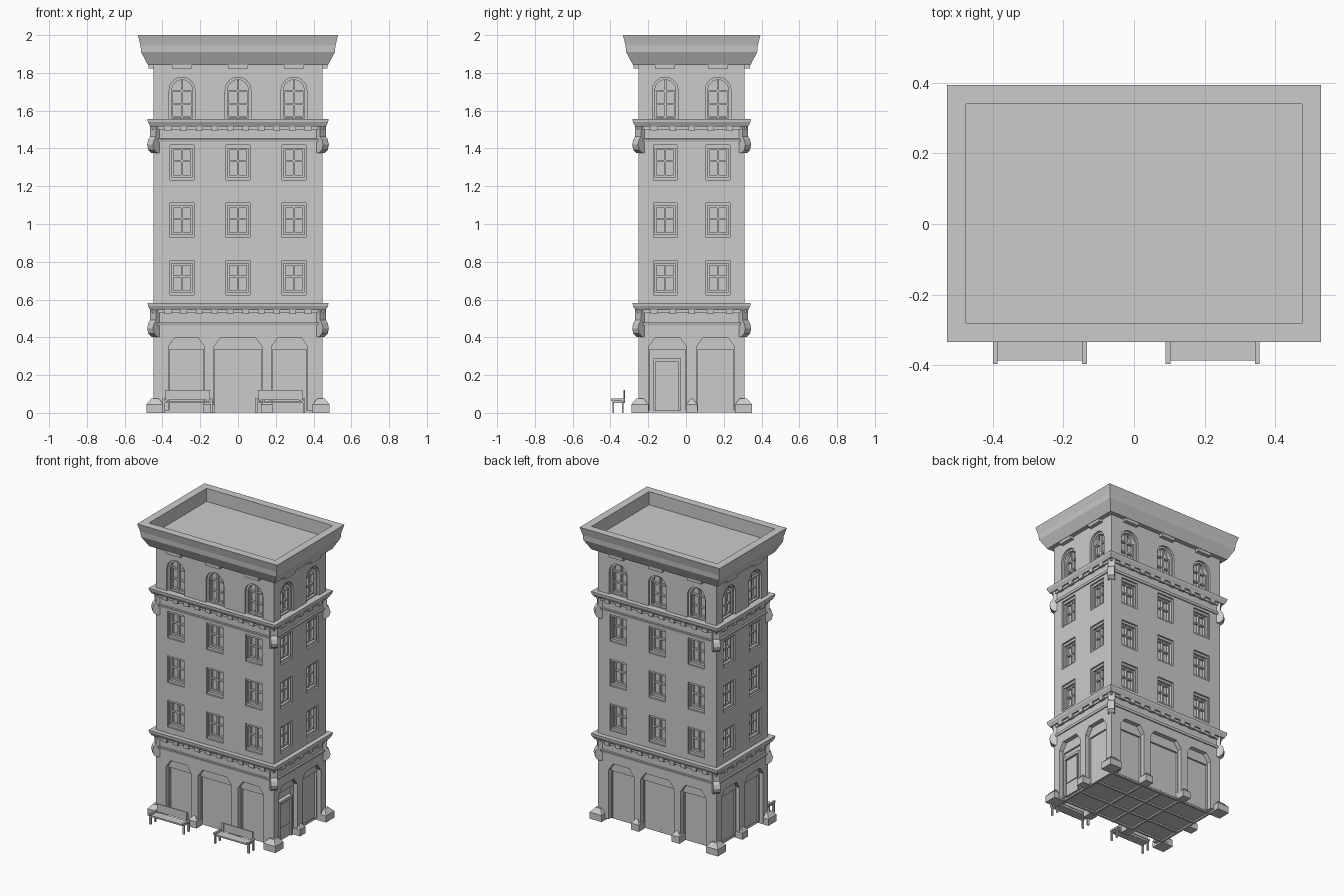
import bpy, bmesh, math
from mathutils import Matrix, Vector

HX, HY, CY = 0.447, 0.281, 0.03      # wall half sizes and centre
GROUND = 0.012

cube = bpy.data.objects.get("Cube")
if cube:
    bpy.data.objects.remove(cube, do_unlink=True)

stone = bpy.data.materials.new("grey stone")
stone.use_nodes = True
stone.diffuse_color = (0.6, 0.6, 0.6, 1)
stone.node_tree.nodes["Principled BSDF"].inputs["Base Color"].default_value = (0.6, 0.6, 0.6, 1)


def frame(u, n, origin):
    """Local axes: u along the wall, n outward, z up."""
    m = Matrix.Identity(4)
    m.col[0][:3], m.col[1][:3], m.col[3][:3] = u, n, origin
    return m


def wall(nx, ny):
    return frame((-ny, nx, 0), (nx, ny, 0), (nx * HX, CY + ny * HY, 0))


def rect(u0, u1, z0, z1):
    return [(u0, z0), (u1, z0), (u1, z1), (u0, z1)]


def loft(bm, loops):
    """Skin a list of equal point loops and cap both ends."""
    rows = [[bm.verts.new(p) for p in loop] for loop in loops]
    n = len(rows[0])
    for a, b in zip(rows, rows[1:]):
        for i in range(n):
            j = (i + 1) % n
            bm.faces.new((a[i], a[j], b[j], b[i]))
    bm.faces.new(rows[0])
    bm.faces.new(rows[-1])


def prism(bm, m, poly, d0, d1):
    loft(bm, [[m @ Vector((u, d, z)) for u, z in poly] for d in (d0, d1)])


def level(cx, cy, hx, hy, z):
    return [(cx + sx * hx, cy + sy * hy, z) for sx, sy in ((-1, -1), (1, -1), (1, 1), (-1, 1))]


def finish(bm, name):
    bmesh.ops.recalc_face_normals(bm, faces=bm.faces)
    mesh = bpy.data.meshes.new(name)
    bm.to_mesh(mesh)
    bm.free()
    mesh.materials.append(stone)
    ob = bpy.data.objects.new(name, mesh)
    bpy.context.scene.collection.objects.link(ob)
    return ob


def arch(u, half, z0, spring):
    pts = [(u - half, z0), (u + half, z0)]
    for i in range(9):
        a = math.pi * i / 8
        pts.append((u + half * math.cos(a), spring + half * math.sin(a)))
    return pts


# Wall layout: frame, window centres, ground arches (centre, half width)
long_cols, short_cols = (-0.296, 0, 0.296), (-0.14, 0.14)
long_bays = ((-0.273, 0.096), (0, 0.127), (0.273, 0.096))
short_bays = ((-0.127, 0.1), (0.127, 0.1))
walls = []
for s in (-1, 1):
    walls.append((wall(0, s), long_cols, long_bays, (-0.153, 0.153), 0.37, 10))
    walls.append((wall(s, 0), short_cols, short_bays, (0,), 0.2, 5))
floors = (0.715, 1.02, 1.325)

# Main walls with stepped recesses
bm = bmesh.new()
loft(bm, [level(0, CY, HX, HY, z) for z in (GROUND, 1.88)])
body = finish(bm, "building_walls")

shallow, deep, bars = bmesh.new(), bmesh.new(), bmesh.new()
for m, cols, bays, *_ in walls:
    for u in cols:
        for z in floors:
            prism(shallow, m, rect(u - 0.063, u + 0.063, z - 0.092, z + 0.092), -0.012, 0.05)
            prism(deep, m, rect(u - 0.055, u + 0.055, z - 0.076, z + 0.076), -0.045, 0.06)
            # sash frame and cross bars
            for x in (-0.05, 0, 0.05):
                prism(bars, m, rect(u + x - 0.005, u + x + 0.005, z - 0.076, z + 0.076), -0.046, -0.027)
            for h in (-0.071, 0.008, 0.071):
                prism(bars, m, rect(u - 0.055, u + 0.055, z + h - 0.005, z + h + 0.005), -0.046, -0.03)
        # round headed top floor windows
        prism(shallow, m, arch(u, 0.068, 1.55, 1.709), -0.014, 0.05)
        prism(deep, m, arch(u, 0.055, 1.562, 1.709), -0.045, 0.06)
        prism(bars, m, rect(u - 0.006, u + 0.006, 1.56, 1.762), -0.046, -0.027)
        for z in (1.568, 1.634, 1.705):
            prism(bars, m, rect(u - 0.055, u + 0.055, z - 0.005, z + 0.005), -0.046, -0.03)
        for x in (-0.051, 0.051):
            prism(bars, m, rect(u + x - 0.004, u + x + 0.004, 1.56, 1.71), -0.046, -0.027)
    # chamfered ground floor bays
    for u, w in bays:
        prism(shallow, m, [(u - w, -0.05), (u + w, -0.05), (u + w, 0.35), (u + w - 0.035, 0.4),
                           (u - w + 0.035, 0.4), (u - w, 0.35)], -0.03, 0.05)
        prism(deep, m, rect(u - w + 0.006, u + w - 0.006, -0.06, 0.335), -0.042, 0.06)

for cutter_bm, name in ((shallow, "shallow_cutter"), (deep, "deep_cutter")):
    cutter = finish(cutter_bm, name)
    cutter.hide_render = True
    mod = body.modifiers.new(name, "BOOLEAN")
    mod.operation, mod.solver, mod.object = "DIFFERENCE", "EXACT", cutter
    bpy.context.view_layer.objects.active = body
    bpy.ops.object.modifier_apply(modifier=name)
    bpy.data.objects.remove(cutter, do_unlink=True)
finish(bars, "window_bars")


# Cornices as stepped rectangular rings
def cornice(name, profile):
    ring = bmesh.new()
    loft(ring, [level(0, CY, HX + o, HY + o, z) for o, z in profile])
    finish(ring, name)


cornice("roof_cornice", [(0.03, 1.842), (0.066, 1.91), (0.069, 1.945), (0.083, 2.0),
                         (0.03, 2.0), (0.03, 1.91)])

for label, top in (("lower", 0.583), ("upper", 1.555)):
    cornice(label + "_cornice", [(0.008, top - 0.055), (0.008, top - 0.038), (0.018, top - 0.038),
                                 (0.03, top - 0.016), (0.032, top), (-0.02, top)])
    cornice(label + "_string_band", [(-0.02, top - 0.125), (0.006, top - 0.12),
                                     (0.01, top - 0.105), (-0.02, top - 0.1)])
    # dentils under the ledge
    bm = bmesh.new()
    for m, _, _, _, reach, count in walls:
        for i in range(count):
            u = -reach + 2 * reach * i / (count - 1)
            prism(bm, m, rect(u - 0.018, u + 0.018, top - 0.06, top - 0.036), -0.01, 0.018)
    finish(bm, label + "_dentils")
    # diagonal corner scrolls
    bm = bmesh.new()
    scroll = [(-0.05, -0.18), (-0.005, -0.18), (0.018, -0.163), (0.026, -0.135), (0.018, -0.108),
              (0.004, -0.092), (0.004, -0.036), (-0.05, -0.036)]
    for sx in (-1, 1):
        for sy in (-1, 1):
            k = math.sqrt(0.5)
            m = frame((sx * k, sy * k, 0), (-sy * k, sx * k, 0), (sx * HX, CY + sy * HY, top))
            prism(bm, m, scroll, -0.022, 0.022)
    finish(bm, label + "_corner_scrolls")

# Brackets below the roof cornice
bm = bmesh.new()
for m, cols, *_ in walls:
    for u in cols:
        prism(bm, m, rect(u - 0.053, u + 0.053, 1.822, 1.86), -0.01, 0.027)
finish(bm, "roof_brackets")

# Tapered pier feet
bm = bmesh.new()


def foot(x, y, half):
    loft(bm, [level(x, y, half, half, 0), level(x, y, half, half, 0.045),
              level(x, y, half - 0.025, half - 0.025, 0.075)])


for sx in (-1, 1):
    for sy in (-1, 1):
        foot(sx * (HX - 0.007), CY + sy * (HY - 0.007), 0.045)
for m, _, _, piers, *_ in walls:
    for u in piers:
        p = m @ Vector((u, -0.007, 0))
        foot(p.x, p.y, 0.03)
finish(bm, "pier_feet")

# Floor joists under the building
bm = bmesh.new()
for x in (-0.4, -0.153, 0, 0.153, 0.4):
    loft(bm, [level(x, CY, 0.007, HY - 0.04, z) for z in (0.002, 0.02)])
for y in (-0.23, -0.08, 0.08, 0.23):
    loft(bm, [level(0, CY + y, HX - 0.04, 0.007, z) for z in (0.002, 0.02)])
finish(bm, "floor_joists")

# Side door
bm = bmesh.new()
m, d = wall(1, 0), -0.13
prism(bm, m, rect(d - 0.073, d + 0.073, GROUND, 0.287), -0.05, -0.026)
for u in (d - 0.067, d + 0.067):
    prism(bm, m, rect(u - 0.006, u + 0.006, GROUND, 0.287), -0.05, -0.014)
prism(bm, m, rect(d - 0.073, d + 0.073, 0.27, 0.287), -0.05, -0.014)
prism(bm, m, rect(d - 0.052, d + 0.052, 0.1, 0.262), -0.03, -0.02)
finish(bm, "side_door")

# Benches
for name, cx in (("right_bench", -0.267), ("left_bench", 0.223)):
    bm = bmesh.new()
    m = frame((1, 0, 0), (0, 1, 0), (cx, 0, 0))
    prism(bm, m, rect(-0.125, 0.125, 0.052, 0.062), -0.387, -0.325)
    prism(bm, m, rect(-0.118, 0.118, 0.068, 0.122), -0.329, -0.322)
    for s in (-1, 1):
        a, b = sorted((s * 0.12, s * 0.133))
        prism(bm, m, rect(a, b, 0, 0.075), -0.39, -0.38)
        prism(bm, m, rect(a, b, 0, 0.075), -0.34, -0.33)
        prism(bm, m, rect(a, b, 0.063, 0.075), -0.397, -0.322)
        a, b = sorted((s * 0.1, s * 0.11))
        prism(bm, m, rect(a, b, 0.055, 0.12), -0.331, -0.324)
    finish(bm, name)
